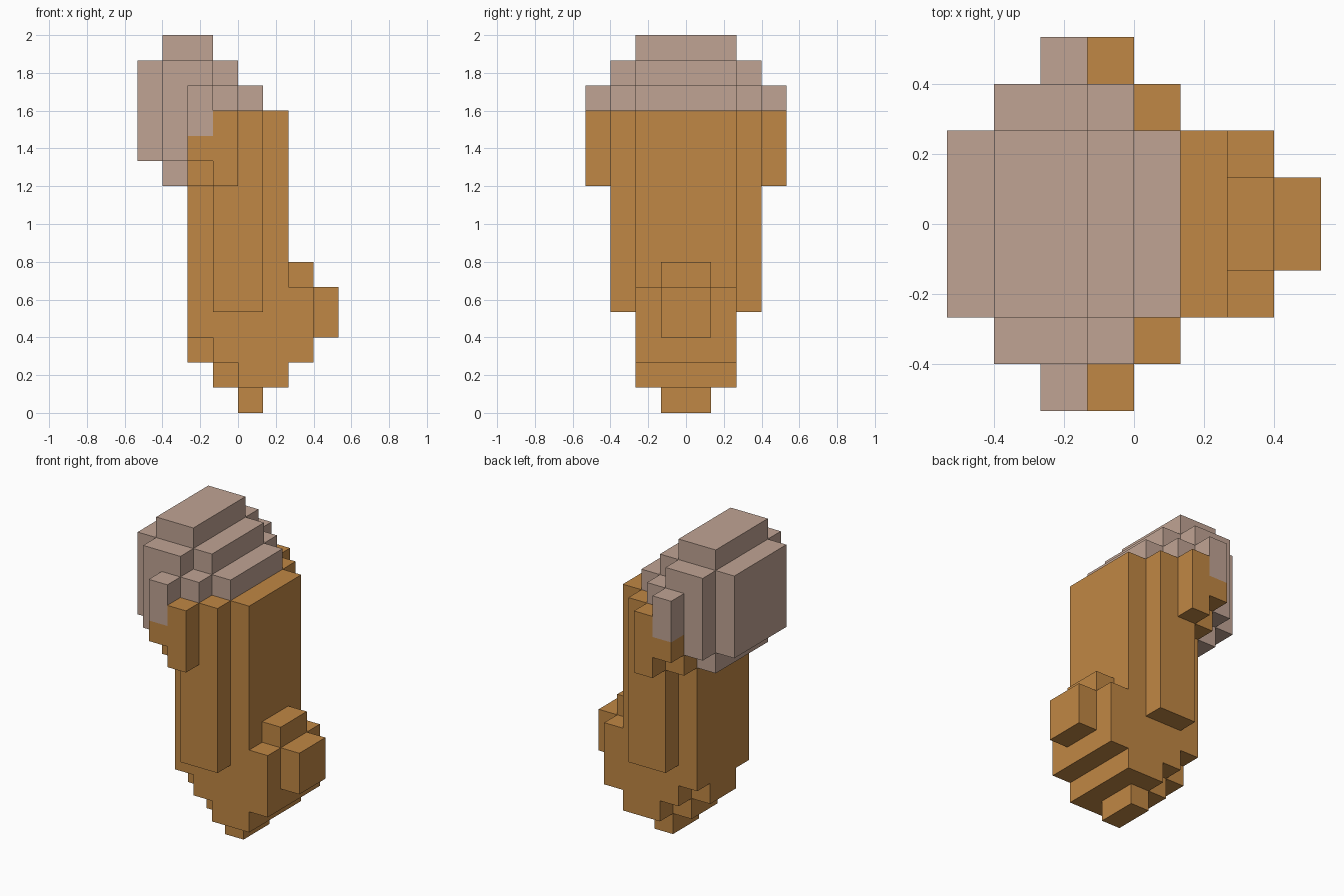
import bpy
import bmesh
from mathutils import Vector

cube = bpy.data.objects.get("Cube")
if cube:
    bpy.data.objects.remove(cube, do_unlink=True)

U = 2 / 15  # edge of one block


def material(name, rgb):
    m = bpy.data.materials.new(name)
    m.use_nodes = True
    m.diffuse_color = (*rgb, 1)
    bsdf = m.node_tree.nodes["Principled BSDF"]
    bsdf.inputs["Base Color"].default_value = (*rgb, 1)
    bsdf.inputs["Roughness"].default_value = 0.9
    return m


def block_solid(name, slabs, mat):
    """Fuse slabs (x0, x1, half_width_y, z0, z1), in blocks, into one clean shell."""
    cells = {(x, y, z) for x0, x1, h, z0, z1 in slabs
             for x in range(x0, x1) for y in range(-h, h) for z in range(z0, z1)}
    bm = bmesh.new()
    verts = {}

    def vert(p):
        key = tuple(p)
        if key not in verts:
            verts[key] = bm.verts.new(((p[0] - 4) * U, p[1] * U, p[2] * U))
        return verts[key]

    for cell in cells:
        for axis in range(3):
            for side in (0, 1):
                neighbour = list(cell)
                neighbour[axis] += 2 * side - 1
                if tuple(neighbour) in cells:
                    continue
                # Outer side of the block, wound to face outwards
                a, b = (axis + 1) % 3, (axis + 2) % 3
                corners = []
                for da, db in ((0, 0), (1, 0), (1, 1), (0, 1)):
                    p = list(cell)
                    p[axis] += side
                    p[a] += da
                    p[b] += db
                    corners.append(vert(p))
                bm.faces.new(corners if side else corners[::-1])
    # Merge the coplanar squares into large flat faces
    bmesh.ops.dissolve_limit(bm, angle_limit=0.01, verts=bm.verts[:], edges=bm.edges[:])
    mesh = bpy.data.meshes.new(name)
    bm.to_mesh(mesh)
    bm.free()
    mesh.materials.append(mat)
    obj = bpy.data.objects.new(name, mesh)
    bpy.context.collection.objects.link(obj)
    return obj


orange = material("warm_orange", (0.527, 0.242, 0.058))
pink = material("dusty_pink", (0.527, 0.371, 0.296))

# Main trunk with its stepped underside
block_solid("trunk", [
    (2, 3, 2, 3, 11), (3, 4, 2, 2, 12), (4, 6, 2, 1, 12),
    (2, 3, 1, 2, 3), (3, 4, 1, 1, 2),
    (3, 5, 3, 4, 12),                      # side ribs
    (2, 3, 3, 9, 11),                      # upper side bulges
    (2, 3, 4, 10, 11), (3, 4, 4, 9, 12),
], orange)

# Small block under the trunk
block_solid("bottom_tip", [(4, 5, 1, 0, 1)], orange)

# Stepped bump on the low +x side
block_solid("side_bump", [(6, 7, 2, 2, 5), (6, 7, 1, 5, 6)], orange)
block_solid("side_bump_tip", [(7, 8, 1, 3, 5)], orange)

# Rounded, stepped cap on the upper -x side
block_solid("cap", [
    (0, 1, 2, 10, 14), (1, 2, 2, 9, 15), (2, 3, 2, 11, 15),
    (3, 4, 2, 12, 14), (4, 5, 2, 12, 13),
    (1, 2, 3, 10, 14), (2, 3, 3, 11, 14), (3, 4, 3, 12, 13),
    (2, 3, 4, 11, 13),
], pink)
